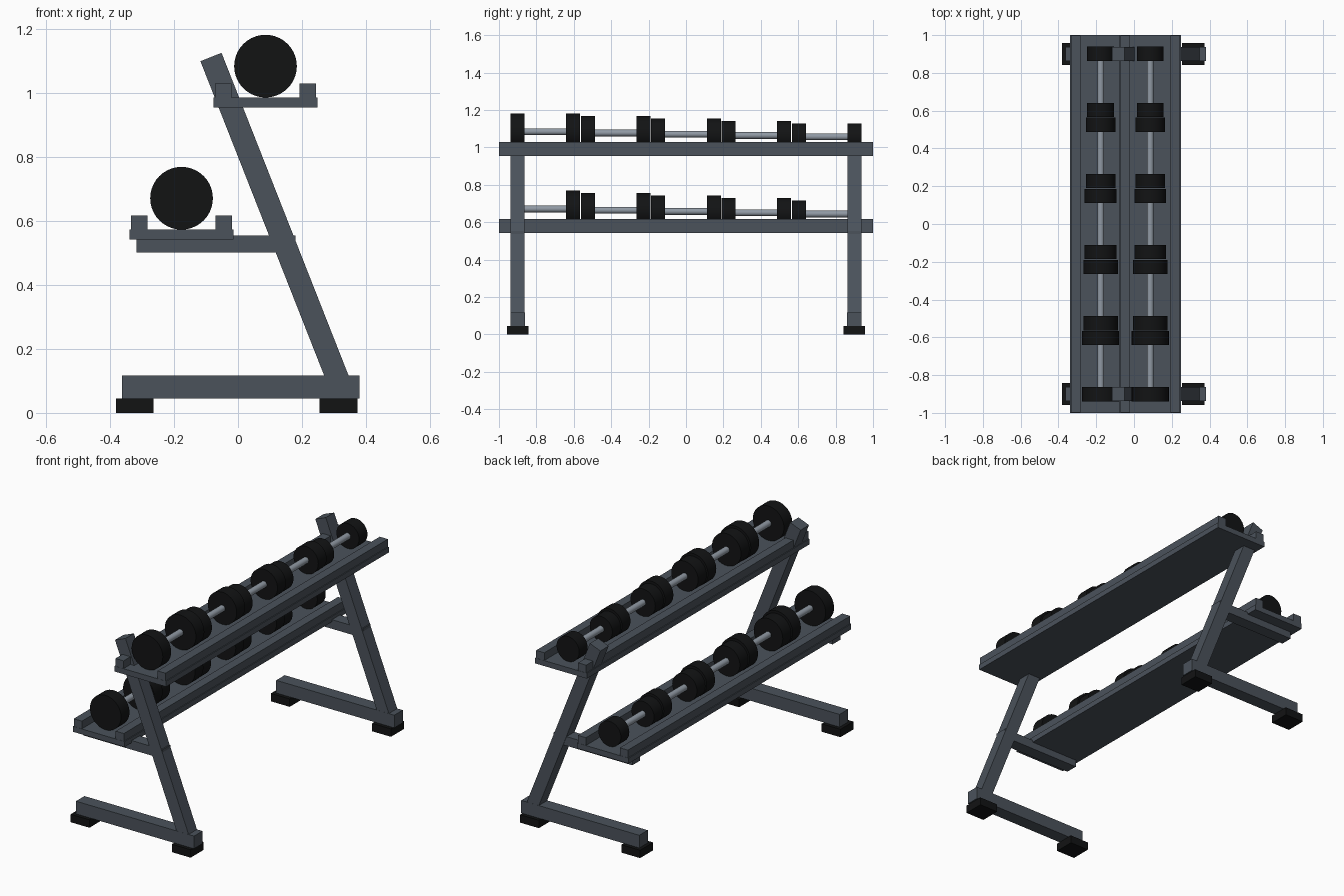
import bpy, math
from mathutils import Vector

if "Cube" in bpy.data.objects:
    bpy.data.objects.remove(bpy.data.objects["Cube"])


def material(name, rgb):
    m = bpy.data.materials.new(name)
    m.diffuse_color = (*rgb, 1)
    m.use_nodes = True
    m.node_tree.nodes["Principled BSDF"].inputs["Base Color"].default_value = m.diffuse_color
    return m


STEEL = material("painted_steel", (0.07, 0.085, 0.105))
RUBBER = material("black_rubber", (0.006, 0.0065, 0.007))
CHROME = material("bar_metal", (0.28, 0.32, 0.37))


def box(name, x, y, z, mat):
    """Box from (min, max) ranges on each axis."""
    bpy.ops.mesh.primitive_cube_add(size=1, location=[sum(r) / 2 for r in (x, y, z)])
    o = bpy.context.object
    o.name = name
    o.scale = [r[1] - r[0] for r in (x, y, z)]
    bpy.ops.object.transform_apply(location=False, rotation=False, scale=True)
    o.data.materials.append(mat)
    return o


def cyl_y(name, x, y, z, r, length, mat):
    """Cylinder lying along y."""
    bpy.ops.mesh.primitive_cylinder_add(vertices=40, radius=r, depth=length,
                                        location=(x, y, z), rotation=(math.pi / 2, 0, 0))
    o = bpy.context.object
    o.name = name
    o.data.materials.append(mat)
    bpy.ops.object.shade_smooth_by_angle(angle=math.radians(40))


def around(c, w):
    return (c - w / 2, c + w / 2)


# Side frames: feet, base rail, leaning upright, shelf arm
for side, y in (("front", -0.9), ("back", 0.9)):
    for end, x in (("left", -0.323), ("right", 0.314)):
        box(f"{side}_{end}_foot", around(x, 0.118), around(y, 0.116), (0, 0.045), RUBBER)
    box(f"{side}_base_rail", (-0.363, 0.38), around(y, 0.076), (0.045, 0.117), STEEL)
    top, low = Vector((-0.0845, y, 1.1125)), Vector((0.322, y, 0.08))
    axis = top - low
    post = box(f"{side}_upright", around(0, 0.071), around(0, 0.075),
               around(0, axis.length), STEEL)
    post.location = (top + low) / 2
    post.rotation_euler = (0, math.atan2(axis.x, axis.z), 0)
    box(f"{side}_shelf_arm", (-0.317, 0.18), around(y, 0.07), (0.502, 0.554), STEEL)

# Shelves with lips, each carrying five pairs of heads that get smaller to the back
for level, cx, z in (("lower", -0.1765, 0.542), ("upper", 0.086, 0.955)):
    box(f"{level}_tray", around(cx, 0.325), (-1, 1), (z, z + 0.031), STEEL)
    for end, s in (("left", -1), ("right", 1)):
        box(f"{level}_{end}_lip", around(cx + s * 0.132, 0.051), (-0.999, 0.999),
            (z + 0.005, z + 0.075), STEEL)
    for i in range(5):
        r = 0.098 - 0.0067 * i
        yc, zc = 0.376 * (i - 2), z + 0.031 + r
        cyl_y(f"{level}_dumbbell_{i + 1}_handle", cx, yc, zc, 0.018, 0.31, CHROME)
        for end, s in (("front", -1), ("back", 1)):
            cyl_y(f"{level}_dumbbell_{i + 1}_{end}_head", cx, yc + s * 0.149, zc, r, 0.075, RUBBER)
